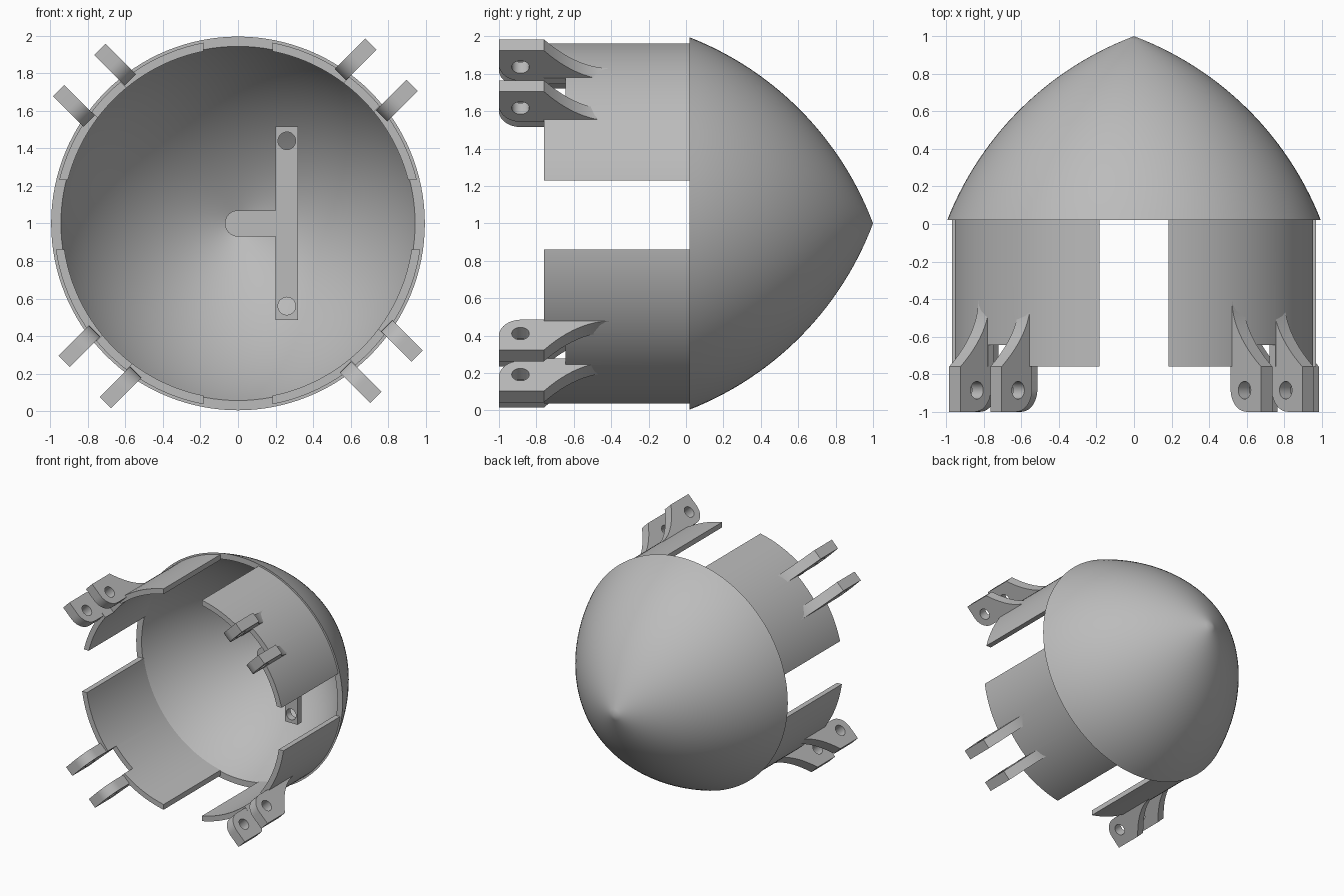
import bpy, bmesh
from math import sin, cos, pi, radians
from mathutils import Matrix, Vector

if "Cube" in bpy.data.objects:
    bpy.data.objects.remove(bpy.data.objects["Cube"], do_unlink=True)

CENTRE = Vector((0, 0, 1))      # the body's axis runs along y through here
SEGMENTS = 128

grey = bpy.data.materials.new("plain_grey")
grey.use_nodes = True
grey.diffuse_color = (0.5, 0.5, 0.5, 1)
grey.node_tree.nodes["Principled BSDF"].inputs["Base Color"].default_value = (0.5, 0.5, 0.5, 1)


def finish(name, bm):
    """Turn a bmesh into a named grey object."""
    bmesh.ops.remove_doubles(bm, verts=bm.verts, dist=1e-5)
    bmesh.ops.recalc_face_normals(bm, faces=bm.faces)
    mesh = bpy.data.meshes.new(name)
    bm.to_mesh(mesh)
    bm.free()
    mesh.materials.append(grey)
    ob = bpy.data.objects.new(name, mesh)
    bpy.context.collection.objects.link(ob)
    return ob


def lathe(name, profile):
    """Revolve a closed (radius, y) profile around the body axis."""
    bm = bmesh.new()
    verts = [bm.verts.new(CENTRE + Vector((r, y, 0))) for r, y in profile]
    edges = [bm.edges.new((v, verts[i - 1])) for i, v in enumerate(verts)]
    bmesh.ops.spin(bm, geom=verts + edges, cent=CENTRE, axis=(0, 1, 0),
                   angle=2 * pi, steps=SEGMENTS, use_merge=True)
    bmesh.ops.dissolve_degenerate(bm, dist=1e-6, edges=bm.edges)
    return finish(name, bm)


def prism(name, outline, thickness, frame):
    """Extrude a flat outline both ways from the plane of a frame."""
    bm = bmesh.new()
    face = bm.faces.new([bm.verts.new((u, v, -thickness / 2)) for u, v in outline])
    out = bmesh.ops.extrude_face_region(bm, geom=[face])
    top = [g for g in out["geom"] if isinstance(g, bmesh.types.BMVert)]
    bmesh.ops.translate(bm, verts=top, vec=(0, 0, thickness))
    bm.transform(frame)
    return finish(name, bm)


def arc(u, v, radius, start, end, steps):
    angles = [radians(start + (end - start) * i / steps) for i in range(steps + 1)]
    return [(u + radius * cos(a), v + radius * sin(a)) for a in angles]


def rect(u0, u1, v0, v1):
    return [(u0, v0), (u1, v0), (u1, v1), (u0, v1)]


def cut(ob, cutter):
    """Subtract a cutter from an object and discard it."""
    mod = ob.modifiers.new("cut", 'BOOLEAN')
    mod.operation, mod.solver, mod.object = 'DIFFERENCE', 'EXACT', cutter
    bpy.context.view_layer.objects.active = ob
    bpy.ops.object.modifier_apply(modifier=mod.name)
    bpy.data.objects.remove(cutter, do_unlink=True)


def drill(ob, u, v, frame):
    cut(ob, prism("drill", arc(u, v, 0.047, 0, 348.75, 31), 0.4, frame))


def frame_of(u, v, w, origin):
    return Matrix((u, v, w)).transposed().to_4x4() if origin is None else \
        Matrix.Translation(origin) @ Matrix((u, v, w)).transposed().to_4x4()


def radial_frame(angle, offset=0.0):
    """Axes: outward, along y, sideways."""
    out = Vector((cos(angle), 0, sin(angle)))
    side = Vector((-sin(angle), 0, cos(angle)))
    return frame_of(out, Vector((0, 1, 0)), side, CENTRE + side * offset)


def ogive(base_r, tip_y, bulge=0.21, steps=28):
    """Bowed line from the rim to the tip, as (radius, y)."""
    a, b = Vector((base_r, 0.02)), Vector((0, tip_y))
    half = radians(24)
    mid, chord = (a + b) / 2, b - a
    normal = Vector((chord.y, -chord.x)).normalized()
    radius = chord.length / 2 / sin(half)
    centre = mid - normal * radius * cos(half)
    direction = chord.normalized()
    pts = []
    for i in range(steps + 1):
        t = half * (2 * i / steps - 1)
        p = centre + normal * radius * cos(t) + direction * radius * sin(t)
        pts.append((max(p.x, 0.0), p.y))
    pts[-1] = (0.0, tip_y)
    return pts


# Hollow pointed nose
nose = lathe("nose_shell", ogive(0.995, 1.0) + ogive(0.943, 0.94)[::-1])

# Skirt split into four panels by two crossing slots
skirt = lathe("skirt_panels", [(0.98, -0.76), (0.98, 0.025), (0.935, 0.025), (0.935, -0.76)])
FRONT = frame_of(Vector((1, 0, 0)), Vector((0, 0, 1)), Vector((0, -1, 0)), None)
for slot in (rect(-1.2, 1.2, 0.86, 1.23), rect(-0.185, 0.185, -0.2, 2.2)):
    cut(skirt, prism("slot", slot, 2.0, FRONT))

# Hinge lugs in pairs, with a notch in the panel between each pair
lug_outline = ([(0.945, -0.44), (0.945, -0.88)]
               + arc(1.065, -0.88, 0.12, 180, 270, 10)
               + [(1.175, -1.0)]
               + [(0.955 + 0.22 * (1 - i / 12) ** 2, -0.76 + 0.36 * i / 12) for i in range(13)])
smooth = [nose, skirt]
for i, corner in enumerate(("upper_left", "upper_right", "lower_right", "lower_left")):
    angle = radians(45 + 90 * i)
    cut(skirt, prism("notch", rect(0.8, 1.2, -0.9, -0.645), 0.22, radial_frame(angle, 0.02)))
    for side, offset in (("a", 0.175), ("b", -0.135)):
        frame = radial_frame(angle, offset)
        lug = prism(f"hinge_lug_{corner}_{side}", lug_outline, 0.085, frame)
        drill(lug, 1.05, -0.885, frame)
        smooth.append(lug)

# T-shaped bracket inside the nose, with its post on the axis
bracket_frame = Matrix.Translation((0, 0.39, 0)) @ FRONT
outline = ([(0.2, 0.93), (0.2, 0.485), (0.32, 0.485), (0.32, 1.515), (0.2, 1.515), (0.2, 1.07)]
           + arc(0, 1, 0.07, 90, 270, 16))
bracket = prism("inner_bracket", outline, 0.06, bracket_frame)
for z in (0.56, 1.44):
    drill(bracket, 0.26, z, bracket_frame)
post = prism("bracket_post", arc(0, 1, 0.065, 0, 348.75, 31), 0.5,
             Matrix.Translation((0, 0.65, 0)) @ FRONT)
smooth += [bracket, post]

# Smooth curves, keep hard edges
bpy.ops.object.select_all(action='DESELECT')
for ob in smooth:
    ob.select_set(True)
bpy.context.view_layer.objects.active = nose
bpy.ops.object.shade_smooth_by_angle(angle=radians(30))
